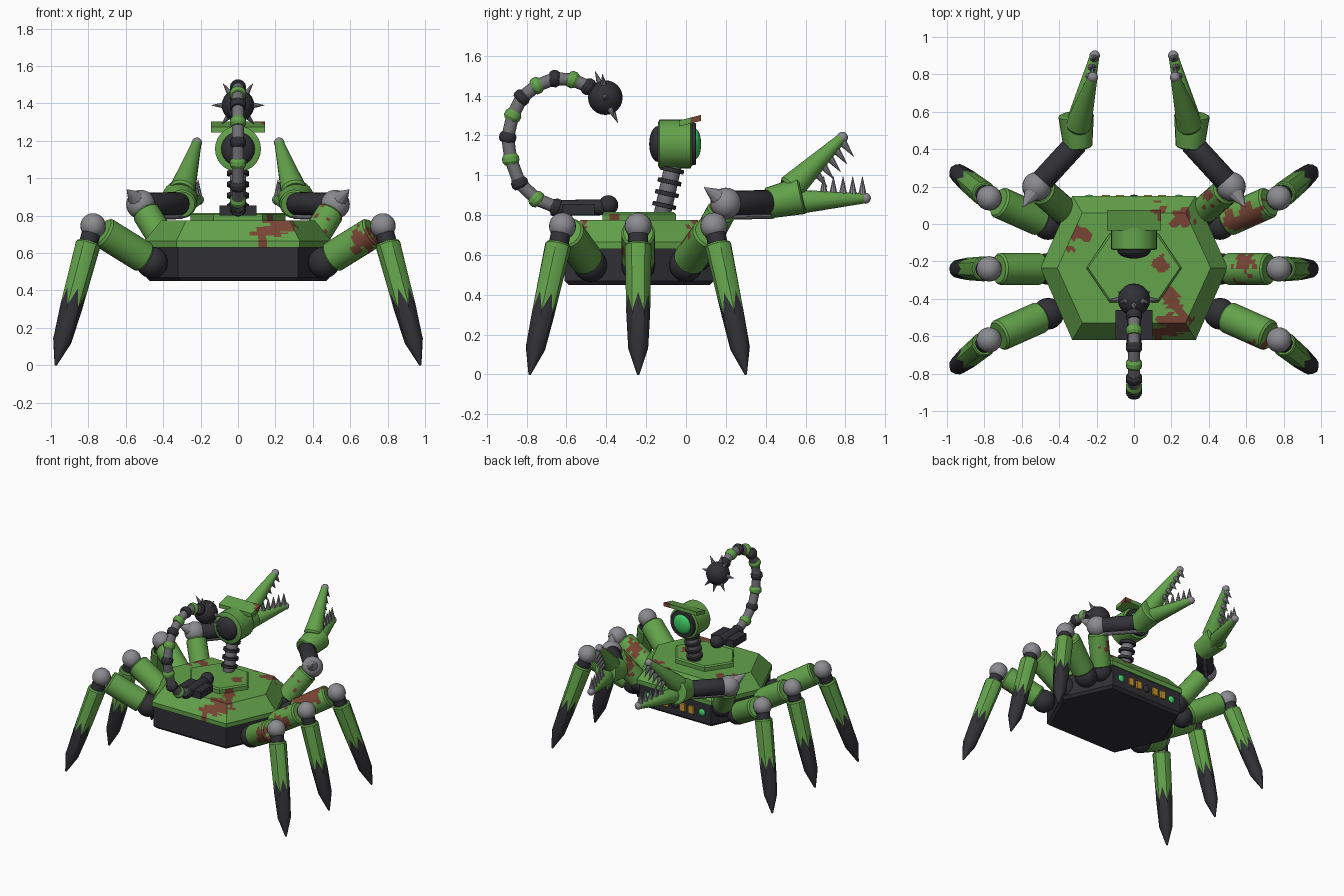
import bpy, bmesh, math
from mathutils import Vector, noise

cube = bpy.data.objects.get("Cube")
if cube:
    bpy.data.objects.remove(cube, do_unlink=True)

PALETTE = {
    "green_paint": (0.125, 0.36, 0.07),
    "dark_metal": (0.03, 0.03, 0.037),
    "light_metal": (0.26, 0.26, 0.28),
    "mid_metal": (0.17, 0.17, 0.185),
    "rust": (0.19, 0.06, 0.035),
    "eye_glow": (0.05, 0.6, 0.13),
    "amber_light": (0.6, 0.32, 0.03),
}
MATS = {}
for label, rgb in PALETTE.items():
    mat = bpy.data.materials.new(label)
    mat.use_nodes = True
    mat.diffuse_color = (*rgb, 1)
    mat.node_tree.nodes["Principled BSDF"].inputs["Base Color"].default_value = (*rgb, 1)
    MATS[label] = mat
GREEN, DARK, LIGHT, MID, RUST, GLOW, AMBER = PALETTE
NAMES = list(PALETTE)
parts = []

# Rust patch centres and sizes
SPOTS = [(Vector(c), r) for c, r in (
    ((-.27, -.06, .77), .06), ((-.35, -.13, .75), .04), ((.15, -.22, .81), .06),
    ((.22, -.53, .76), .1), ((.2, -.39, .77), .07), ((.27, .03, .77), .07),
    ((.14, .1, .75), .06), ((.13, -.6, .73), .08), ((.62, .04, .75), .11),
    ((.52, .02, .68), .07), ((.6, -.2, .72), .08), ((.62, -.33, .64), .08),
    ((.67, -.64, .68), .09), ((.42, .15, .75), .09), ((.13, .08, 1.29), .05))]


def finish(name, bm, rusty=False):
    if rusty:
        bmesh.ops.poke(bm, faces=[f for f in bm.faces if len(f.verts) > 4])
        long_edges = [e for e in bm.edges if e.calc_length() > .09]
        bmesh.ops.subdivide_edges(bm, edges=long_edges, cuts=14, use_grid_fill=True)
        for f in bm.faces:
            c = f.calc_center_median()
            wobble = .7 * noise.noise(c * 25)
            if any((c - s).length / r + wobble < .75 for s, r in SPOTS):
                f.material_index = NAMES.index(RUST)
    bmesh.ops.recalc_face_normals(bm, faces=bm.faces)
    # Keep only the material slots in use
    used = sorted({f.material_index for f in bm.faces})
    for f in bm.faces:
        f.material_index = used.index(f.material_index)
    mesh = bpy.data.meshes.new(name)
    bm.to_mesh(mesh)
    bm.free()
    for i in used:
        mesh.materials.append(MATS[NAMES[i]])
    obj = bpy.data.objects.new(name, mesh)
    bpy.context.collection.objects.link(obj)
    parts.append(obj)
    return obj


def skin(name, rings, mats, rusty=False):
    """Bridge rings of points, one material per band, and cap the ends."""
    bm = bmesh.new()
    rows = [[bm.verts.new(p) for p in ring] for ring in rings]
    n = len(rows[0])
    for low, high, mat in zip(rows, rows[1:], mats):
        for i in range(n):
            j = (i + 1) % n
            bm.faces.new((low[i], low[j], high[j], high[i])).material_index = NAMES.index(mat)
    bm.faces.new(rows[0]).material_index = NAMES.index(mats[0])
    bm.faces.new(rows[-1]).material_index = NAMES.index(mats[-1])
    return finish(name, bm, rusty)


def loft(name, start, end, profile, mats, sides=20, jag=None, rusty=False):
    """Round part along an axis; profile holds (fraction, radius)."""
    start, end = Vector(start), Vector(end)
    axis = end - start
    turn = axis.to_track_quat('Z', 'Y')
    rings = []
    for k, (t, r) in enumerate(profile):
        ring = []
        for i in range(sides):
            a = math.tau * i / sides
            shift = .07 * (-1) ** i if k == jag else 0
            ring.append(start + axis * (t + shift) + turn @ Vector((r * math.cos(a), r * math.sin(a), 0)))
        rings.append(ring)
    if isinstance(mats, str):
        mats = [mats] * (len(profile) - 1)
    return skin(name, rings, mats, rusty)


def rod(name, start, end, r0, r1, mat, sides=20, rusty=False):
    profile = [(0, r0 * .88), (.04, r0), (.96, r1), (1, r1 * .88)]
    return loft(name, start, end, profile, mat, sides, rusty=rusty)


def spike(name, base, tip, radius):
    return loft(name, base, tip, [(0, radius), (1, .001)], LIGHT, 10)


def ball(name, centre, radius, mat, squash=1):
    bm = bmesh.new()
    bmesh.ops.create_uvsphere(bm, u_segments=20, v_segments=12, radius=radius)
    for v in bm.verts:
        v.co.y *= squash
        v.co += Vector(centre)
    for f in bm.faces:
        f.material_index = NAMES.index(mat)
    return finish(name, bm)


def hull(name, layers, half_x, side_x, half_y, mat, rusty=False):
    """Stack of six-sided outlines; layers hold (height, inset)."""
    rings = []
    for z, d in layers:
        w, s, h = half_x - d, side_x - d * .6, half_y - d
        outline = ((w, 0), (s, h), (-s, h), (-w, 0), (-s, -h), (s, -h))
        rings.append([(x, y - .235, z) for x, y in outline])
    return skin(name, rings, [mat] * (len(layers) - 1), rusty)


def box(name, x, y, z, mat, tilt=0, rusty=False):
    low, high = [((x[0], y[0], h), (x[1], y[0], h), (x[1], y[1], h + tilt), (x[0], y[1], h + tilt)) for h in z]
    return skin(name, [low, high], [mat], rusty)


# Body
hull("lower_hull", [(.45, .02), (.47, 0), (.635, 0)], .49, .32, .375, DARK)
hull("upper_shell", [(.63, 0), (.665, 0), (.775, .09)], .5, .33, .385, GREEN, True)
hull("top_plate", [(.77, 0), (.805, 0), (.815, .01)], .255, .13, .185, GREEN, True)

# Light panel
for i, x in enumerate((-.15, -.075, .075, .15)):
    box(f"panel_light_{i}", (x - .022, x + .022), (.13, .155), (.52, .58), AMBER)
for x in (-.24, 0, .24):
    ball("panel_lamp", (x, .14, .55), .028, GLOW if x else DARK, .6)

# Legs and arms, both sides
for side, s in (("left", 1), ("right", -1)):
    def at(x, y, z):
        return Vector((s * x, y, z))

    for place, hip_y, knee_y, foot_y in (("front", 0, .14, .3), ("middle", -.24, -.24, -.24), ("rear", -.48, -.62, -.785)):
        tag = f"{side}_{place}"
        hip, knee, foot = at(.46, hip_y, .55), at(.775, knee_y, .745), at(.975, foot_y, 0)
        ball(tag + "_hip", hip, .085, DARK)
        rod(tag + "_thigh", hip.lerp(knee, .12), hip.lerp(knee, .84), .085, .085, GREEN, rusty=True)
        ball(tag + "_knee", knee, .068, LIGHT)
        rod(tag + "_ankle", knee, knee.lerp(foot, .2), .05, .05, DARK)
        loft(tag + "_shin", knee.lerp(foot, .12), foot,
             [(0, .06), (.015, .067), (.46, .06), (.8, .05), (1, .006)],
             [GREEN, GREEN, DARK, DARK], 12, jag=2)

    # Arm
    root, shoulder, wrist = at(.36, .06, .6), at(.52, .2, .86), at(.3, .44, .865)
    ball(side + "_arm_root", root, .08, DARK)
    rod(side + "_upper_arm", root.lerp(shoulder, .1), root.lerp(shoulder, .85), .075, .075, GREEN, rusty=True)
    ball(side + "_shoulder", shoulder, .078, LIGHT)
    spike(side + "_shoulder_spike", shoulder + at(.03, -.045, .035), at(.595, .09, .94), .042)
    rod(side + "_forearm", shoulder, wrist, .062, .062, DARK)
    drop = Vector((0, 0, -.07))
    rod(side + "_piston", shoulder + drop, wrist + drop, .014, .014, LIGHT, 10)

    # Claw
    rod(side + "_claw_collar", at(.3, .41, .86), at(.31, .585, .9), .078, .095, GREEN)
    jaws = (("lower", at(.3, .54, .865), at(.21, .9, .885), .062, Vector((0, 0, 1))),
            ("upper", at(.3, .52, .93), at(.22, .785, 1.19), .07, Vector((0, .62, -.78))))
    for jaw, base, tip, thick, bite in jaws:
        rod(f"{side}_{jaw}_jaw", base, tip, thick, .027, GREEN, 16)
        ball(f"{side}_{jaw}_jaw_tip", tip, .028, LIGHT)
        for i in range(5):
            t = .42 + .135 * i
            gum = base.lerp(tip, t) + bite * (thick * (1 - t) + .027 * t) * .7
            spike(f"{side}_{jaw}_tooth_{i}", gum, gum + bite * .09, .022)

# Neck
neck_low, neck_high = Vector((0, -.12, .8)), Vector((0, -.06, 1.07))
rod("neck", neck_low, neck_high, .043, .043, MID)
for i in range(4):
    c = neck_low.lerp(neck_high, .18 + .22 * i)
    step = (neck_high - neck_low) * .04
    rod(f"neck_ring_{i}", c - step, c + step, .06, .06, DARK)

# Head
HEAD = 1.157
rod("head_shell", (0, -.14, HEAD), (0, .03, HEAD), .123, .123, GREEN, 28)
ball("head_back_dome", (0, -.14, HEAD), .09, DARK, .5)
rod("eye_rim", (0, .02, HEAD), (0, .05, HEAD), .108, .105, DARK, 28)
ball("eye_lens", (0, .045, HEAD), .077, GLOW, .4)
box("brow_visor", (-.145, .145), (-.035, .075), (1.245, 1.275), GREEN, .028, True)

# Tail
box("tail_mount", (-.1, .1), (-.62, -.46), (.8, .855), DARK)
ball("tail_pivot", (0, -.39, .85), .05, DARK)
rod("tail_root", (0, -.4, .84), (0, -.68, .835), .04, .04, DARK)
path = [Vector((0, y, z)) for y, z in (
    (-.65, .84), (-.75, .88), (-.835, .96), (-.88, 1.08), (-.895, 1.19), (-.87, 1.3),
    (-.825, 1.39), (-.75, 1.45), (-.66, 1.485), (-.57, 1.48), (-.49, 1.445), (-.405, 1.39))]
for i, (a, b) in enumerate(zip(path, path[1:])):
    rod(f"tail_link_{i}", a, b, .033, .033, MID, 14)
    mat = GREEN if i % 2 else DARK
    pad = (b - a).normalized() * .026
    loft(f"tail_joint_{i}", a - pad, a + pad, [(0, .034), (.3, .044), (.7, .044), (1, .034)], mat, 14)

# Spiked ball at the tail end
mace = path[-1]
ball("tail_mace", mace, .087, DARK)
for i, d in enumerate(((1, 0, 0), (-1, 0, 0), (0, -.35, .9), (0, .45, -.9), (.55, -.1, .8),
                       (-.55, -.1, .8), (.6, .3, -.7), (-.6, .3, -.7))):
    d = Vector(d).normalized()
    spike(f"mace_spike_{i}", mace + d * .07, mace + d * .143, .019)

# Smooth shading with sharp edges kept
bpy.ops.object.select_all(action='DESELECT')
for obj in parts:
    obj.select_set(True)
bpy.context.view_layer.objects.active = parts[0]
bpy.ops.object.shade_smooth_by_angle(angle=math.radians(32))
